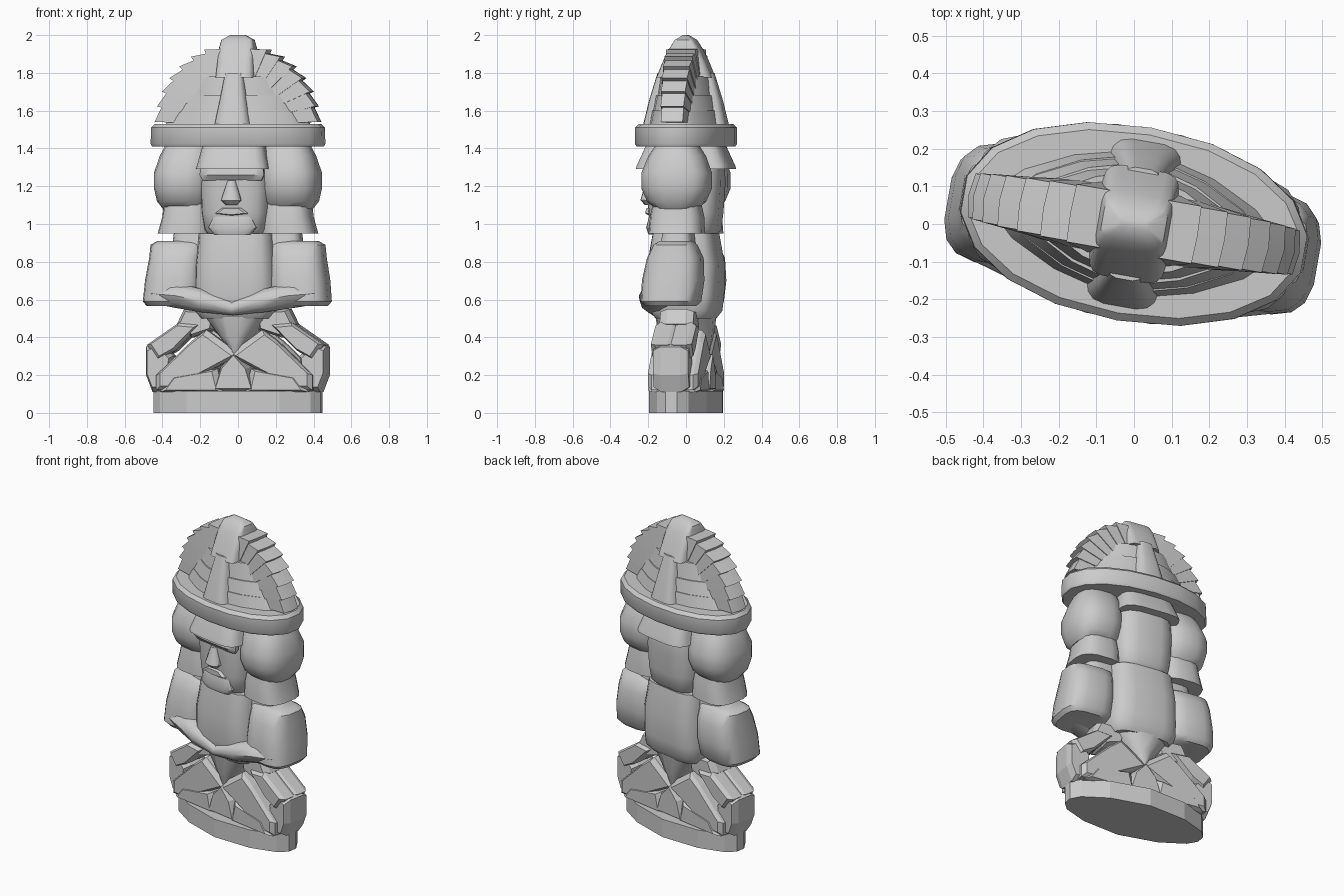
import bpy, bmesh, math
from mathutils import Matrix, Vector

cube = bpy.data.objects.get("Cube")
if cube:
    bpy.data.objects.remove(cube, do_unlink=True)

stone = bpy.data.materials.new("grey_stone")
stone.use_nodes = True
GREY = (0.6, 0.6, 0.6, 1)
stone.diffuse_color = GREY
stone.node_tree.nodes["Principled BSDF"].inputs["Base Color"].default_value = GREY
TURN = Matrix.Rotation(math.radians(-10), 4, 'Z')  # whole figure is turned a little
SIDES = (("left", 1), ("right", -1))
FACES = (("front", -1), ("back", 1))


def loft(name, rings, smooth=True):
    """Skin closed rings of equal length, cap both ends."""
    bm = bmesh.new()
    loops = [[bm.verts.new(p) for p in ring] for ring in rings]
    n = len(loops[0])
    for a, b in zip(loops, loops[1:]):
        for i in range(n):
            j = (i + 1) % n
            bm.faces.new((a[i], a[j], b[j], b[i]))
    bm.faces.new(loops[0][::-1])
    bm.faces.new(loops[-1])
    bmesh.ops.recalc_face_normals(bm, faces=bm.faces)
    bm.transform(TURN)
    mesh = bpy.data.meshes.new(name)
    bm.to_mesh(mesh)
    bm.free()
    obj = bpy.data.objects.new(name, mesh)
    bpy.context.collection.objects.link(obj)
    mesh.materials.append(stone)
    if smooth:
        bpy.ops.object.select_all(action='DESELECT')
        obj.select_set(True)
        bpy.context.view_layer.objects.active = obj
        bpy.ops.object.shade_smooth_by_angle(angle=math.radians(42))
    return obj


def oval(z, cx, cy, hw, hd, power=2.0, sides=16):
    """Horizontal superellipse ring."""
    ring = []
    for i in range(sides):
        t = math.tau * (i + 0.5) / sides
        c, s = math.cos(t), math.sin(t)
        ring.append((cx + hw * math.copysign(abs(c) ** (2 / power), c),
                     cy + hd * math.copysign(abs(s) ** (2 / power), s), z))
    return ring


def stack(name, rows, power=2.0, sides=16, smooth=True, sx=1, sy=1):
    """Rows of (z, centre x, centre y, half width, half depth)."""
    return loft(name, [oval(z, cx * sx, cy * sy, w, d, power, sides)
                       for z, cx, cy, w, d in rows], smooth)


def slab(name, outline, cy, hd, sx=1, smooth=False, edge=0.8, flat=0.55):
    """Front outline (x, z) given depth, with chamfered rims."""
    mid = sum((Vector(p) for p in outline), Vector((0, 0))) / len(outline)
    rings = []
    for k, y in ((edge, -1), (1, -flat), (1, flat), (edge, 1)):
        pts = [mid + (Vector(p) - mid) * k for p in outline]
        rings.append([(p.x * sx, cy + y * hd, p.y) for p in pts])
    return loft(name, rings, smooth)


# Plinth
half = [(0.45, 0.03), (0.405, 0.085), (0.25, 0.155), (0, 0.195),
        (-0.25, 0.155), (-0.405, 0.085), (-0.45, 0.03)]
rim = half + [(-x, -y) for x, y in half]
loft("plinth", [[(x, y, z) for x, y in rim] for z in (0, 0.115)], smooth=False)

# Folded legs, chunky and faceted
for side, s in SIDES:
    slab(side + "_knee", [(0.36, 0.11), (0.45, 0.11), (0.485, 0.2), (0.485, 0.35),
                          (0.42, 0.38), (0.34, 0.3)], 0, 0.095, s)
    slab(side + "_hip", [(0.1, 0.54), (0.28, 0.55), (0.32, 0.47), (0.24, 0.4),
                         (0.12, 0.44)], 0, 0.09, s)
    for face, f in FACES:
        slab(f"{side}_{face}_thigh", [(0.19, 0.47), (0.3, 0.48), (0.475, 0.36),
                                      (0.42, 0.28), (0.33, 0.33)], f * 0.05, 0.06, s)
        slab(f"{side}_{face}_shin", [(-0.03, 0.31), (0.15, 0.44), (0.23, 0.38),
                                     (0.42, 0.2), (0.42, 0.12), (0.33, 0.12)],
             f * 0.085, 0.05, s, edge=0.85)
        slab(f"{side}_{face}_foot", [(0.06, 0.11), (0.4, 0.11), (0.34, 0.19),
                                     (0.09, 0.235)], f * 0.085, 0.055, s)
slab("ankle_knot", [(-0.12, 0.11), (0.12, 0.11), (0.08, 0.24), (0, 0.33), (-0.08, 0.24)],
     0, 0.145)

# Torso with a pointed apron hanging below
stack("torso", [(0.5, 0, 0, 0.19, 0.15), (0.54, 0, 0, 0.22, 0.18), (0.62, 0, 0, 0.22, 0.19),
                (0.78, 0, 0, 0.215, 0.195), (0.95, 0, 0, 0.2, 0.165)], power=4)
stack("apron", [(0.3, 0, 0, 0.012, 0.12), (0.4, 0, 0, 0.09, 0.145),
                (0.53, 0, 0, 0.2, 0.16)], power=2.5)

# Arms: upper mass, shoulder step and forearm folded across the front
for side, s in SIDES:
    stack(side + "_arm", [(0.565, 0.35, -0.02, 0.13, 0.13), (0.59, 0.345, -0.02, 0.155, 0.155),
                          (0.7, 0.335, -0.01, 0.155, 0.16), (0.82, 0.325, 0, 0.145, 0.145),
                          (0.89, 0.32, 0, 0.145, 0.11), (0.91, 0.31, 0, 0.12, 0.08)],
          power=3.2, sx=s)
    stack(side + "_shoulder", [(0.8, 0.22, 0, 0.14, 0.1), (0.95, 0.22, 0, 0.12, 0.08)],
          power=4, sx=s)
    path = [(0.44, -0.04, 0.575, 0.69, 0.12), (0.3, -0.1, 0.55, 0.69, 0.1),
            (0.17, -0.15, 0.53, 0.66, 0.07), (0, -0.165, 0.515, 0.59, 0.045)]
    rings = []
    for x, y, low, high, d in path:
        m, h = (low + high) / 2, (high - low) / 2
        rings.append([(x * s, y + d * math.cos(t), m + h * math.sin(t))
                      for t in (math.tau * i / 10 for i in range(10))])
    loft(side + "_forearm", rings)

# Head block and side hair
stack("head", [(0.94, 0, 0, 0.15, 0.15), (0.97, 0, 0, 0.17, 0.18), (1.06, 0, 0, 0.185, 0.19),
               (1.2, 0, 0, 0.19, 0.2), (1.3, 0, 0, 0.18, 0.2), (1.42, 0, 0, 0.16, 0.17)], power=3.6)
for side, s in SIDES:
    stack(side + "_hair", [(1.08, 0.28, 0, 0.12, 0.11), (1.12, 0.285, 0, 0.145, 0.155),
                           (1.19, 0.285, 0, 0.16, 0.185), (1.27, 0.285, 0, 0.16, 0.185),
                           (1.36, 0.27, 0, 0.145, 0.15), (1.42, 0.26, 0, 0.125, 0.11)],
          power=2.6, sx=s)
    stack(side + "_hair_end", [(0.95, 0.28, 0, 0.145, 0.145), (1.04, 0.27, 0, 0.13, 0.14),
                               (1.13, 0.27, 0, 0.12, 0.12)], power=3, sx=s)
for face, f in FACES:
    stack(face + "_fringe", [(1.29, 0, 0.13, 0.195, 0.125), (1.31, 0, 0.13, 0.19, 0.12),
                             (1.42, 0, 0.1, 0.165, 0.1)], power=4, sy=f)

# Face features
stack("nose", [(1.1, 0, -0.2, 0.03, 0.02), (1.125, 0, -0.205, 0.055, 0.04),
               (1.16, 0, -0.2, 0.045, 0.035), (1.23, 0, -0.195, 0.022, 0.02)], sides=10)
stack("brow", [(1.23, 0, -0.18, 0.16, 0.015), (1.26, 0, -0.18, 0.175, 0.04),
               (1.3, 0, -0.18, 0.17, 0.03)], power=3)
slab("mouth", [(-0.09, 1.055), (0, 1.045), (0.09, 1.055), (0.05, 1.085), (-0.05, 1.085)],
     -0.185, 0.022, smooth=True)
stack("chin", [(0.945, 0, -0.16, 0.1, 0.035), (0.98, 0, -0.165, 0.13, 0.04),
               (1.04, 0, -0.17, 0.1, 0.02)], power=2.6)

# Headband
stack("headband", [(1.41, 0, 0, 0.46, 0.25), (1.425, 0, 0, 0.468, 0.26),
                   (1.51, 0, 0, 0.465, 0.26), (1.53, 0, 0, 0.445, 0.24)], power=2.1, sides=18)

# Headdress: lens-shaped tiers
for i, (low, high, w, d) in enumerate([(1.52, 1.6, 0.4, 0.195), (1.6, 1.68, 0.35, 0.175),
                                       (1.68, 1.78, 0.3, 0.15), (1.78, 1.86, 0.2, 0.1)]):
    stack(f"tier_{i + 1}", [(low, 0, 0, w, d), (high, 0, 0, w - 0.05, d - 0.015)], power=1.6)

# Toothed crest fanning over the tiers
STEPS = 7
for side, s in SIDES:
    for i in range(STEPS):
        a0, a1 = (math.radians(4 + 74 * k / STEPS) for k in (i, i + 1.15))
        tooth = [(0, 1.52)] + [(0.43 * k * math.cos(a), 1.51 + 0.44 * k * math.sin(a))
                               for a, k in ((a0, 1.02), (a1, 0.96))]
        d = 0.065 + 0.005 * i
        rings = [[(x * s, y * (1 if x == 0 else k), z) for x, z in tooth]
                 for y, k in ((-d - 0.03, 0.62), (d + 0.03, 0.62))]
        ridge = [(x * s * 1.02, 0, z) for x, z in tooth]
        loft(f"{side}_crest_tooth_{i + 1}", [rings[0], ridge, rings[1]])

# Centre straps and top cap
for face, f in FACES:
    stack(face + "_strap", [(1.52, 0, 0.12, 0.1, 0.105), (1.65, 0, 0.1, 0.075, 0.095),
                            (1.8, 0, 0.08, 0.05, 0.07)], power=4, sy=f)
stack("crown_cap", [(1.775, 0, 0, 0.105, 0.15), (1.86, 0, 0, 0.1, 0.115), (1.93, 0, 0, 0.095, 0.08),
                    (1.975, 0, 0, 0.085, 0.05), (2.0, 0, 0, 0.04, 0.012)], power=6)
